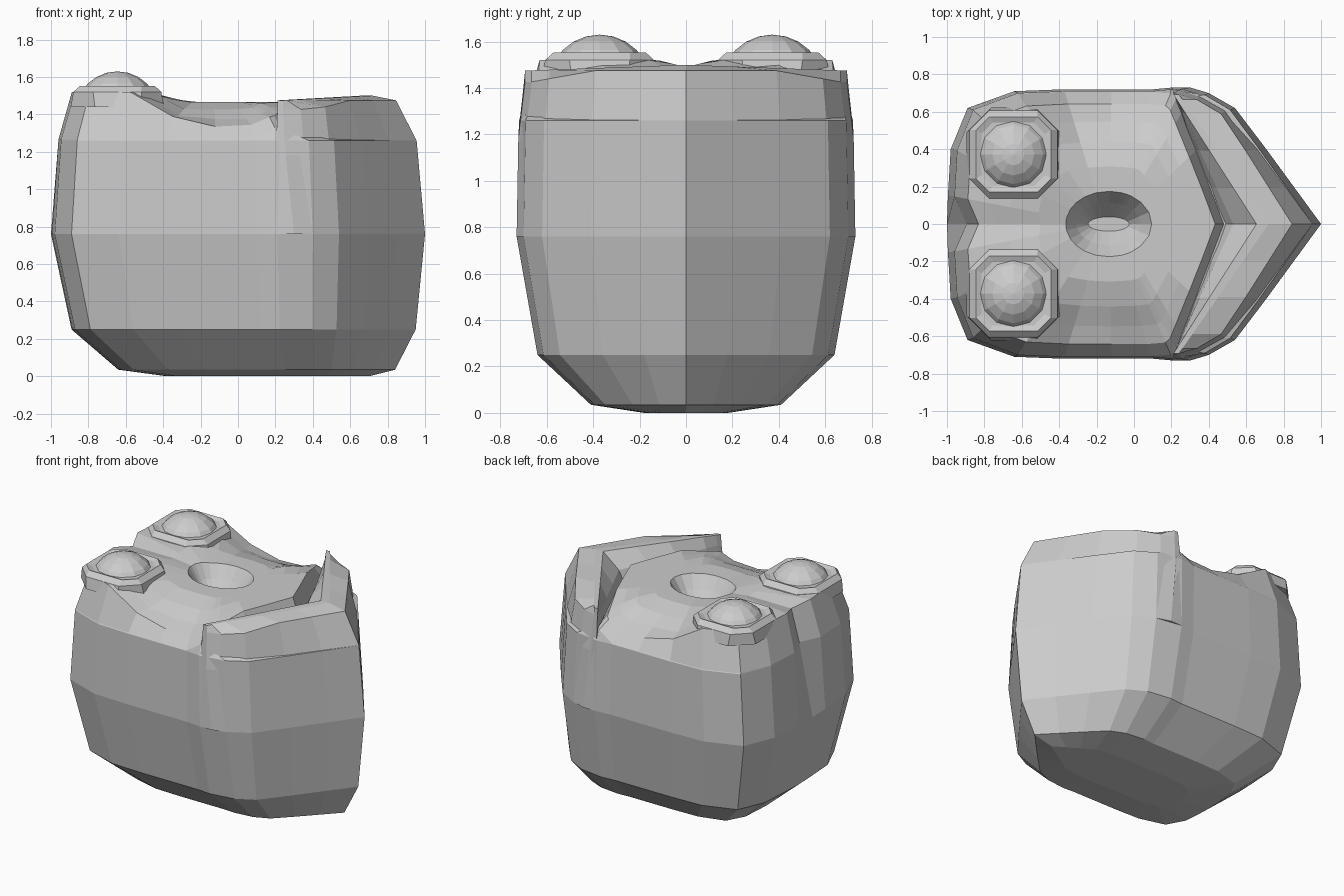
import bpy, bmesh
from math import cos, sin, atan2

if "Cube" in bpy.data.objects:
    bpy.data.objects.remove(bpy.data.objects["Cube"])


def make_object(name, bm):
    bmesh.ops.recalc_face_normals(bm, faces=bm.faces)
    me = bpy.data.meshes.new(name)
    bm.to_mesh(me)
    bm.free()
    ob = bpy.data.objects.new(name, me)
    bpy.context.collection.objects.link(ob)
    return ob


def loft(name, rings):
    """Join equal-length closed rings and cap both ends."""
    bm = bmesh.new()
    vs = [[bm.verts.new(p) for p in r] for r in rings]
    n = len(vs[0])
    for a, b in zip(vs, vs[1:]):
        for i in range(n):
            j = (i + 1) % n
            bm.faces.new((a[i], a[j], b[j], b[i]))
    bm.faces.new(vs[0])
    bm.faces.new(vs[-1])
    return make_object(name, bm)


def clamp(v):
    return max(0.0, min(1.0, v))


def lerp(a, b, t):
    return a + (b - a) * t


# Plan outline of the body: blunt left end, pointed right end
half = [(-1, 0), (-.995, .15), (-.98, .4), (-.89, .62), (-.64, .71), (-.38, .72),
        (-.12, .72), (.1, .72), (.21, .73), (.4, .70), (.54, .62), (.70, .41),
        (.85, .205), (1, 0)]
outline = half + [(x, -y) for x, y in half[-2:0:-1]]


def level(z, xl, xr, ym):
    return [(lerp(xl, xr, (x + 1) / 2), y * ym / .73, z) for x, y in outline]


rings = [level(0, -.38, .70, .18), level(.035, -.64, .84, .41),
         level(.25, -.89, .95, .64), level(.76, -1, 1, .73)]
shoulder = [(x + (.07 if y == 0 and x < 0 else 0), y, z)
            for x, y, z in level(1.26, -.965, .955, .72)]
rings.append(shoulder)

# Top of the body: right side runs into the V-shaped groove, centre into a pit
rim = []
for (x, y, z), (ox, oy) in zip(shoulder, outline):
    if ox > .15:
        rim.append((min(x, .48 - .37 * abs(y)), y * .97, 1.33))
    else:
        rim.append((x, y * .995, 1.265))
rings.append(rim)
cx = -.135
pit = []
for x, y, z in rim:
    a = atan2(y / .72, (x - cx) / .75)
    pit.append((cx + .23 * cos(a), .175 * sin(a)))


def top_z(x, y):
    scoop = 1 - .4 * clamp((x - .05) / .12)
    valley = 1.465 - .13 * scoop * clamp((abs(y) - .36) / .27)
    left = 1.52 - .03 * clamp(1 - abs(y) / .12)
    return lerp(valley, left, clamp((-.3 - x) / .17))


for t in (.12, .3, .5, .75, 1):
    ring = []
    for (x, y, z), (px, py) in zip(rim, pit):
        qx, qy = lerp(x, px, t), lerp(y, py, t)
        ring.append((qx, qy, top_z(qx, qy)))
    rings.append(ring)
for sx, sy, z in ((.75, .65, 1.38), (.48, .22, 1.29)):
    rings.append([(cx + (x - cx) * sx, y * sy, z) for x, y in pit])
loft("body", rings)

# Pointed hood wrapping the right end, with a raised V-shaped lip
sections = []
for y, xo in ((.73, .30), (.70, .40), (.62, .54), (.41, .70), (.205, .85), (0, 1)):
    s = y / .73
    drop = .025 * s
    sections.append([
        (.21, y, .76), (xo, y, .76), (xo - .045, y * .99, 1.26 - .08 * clamp((y - .41) / .2)),
        (xo - lerp(.155, .06, s), y * .95, 1.475 - .05 * clamp((y - .41) / .3)),
        (lerp(.72, .24, s), y * .95, 1.50 - drop), (lerp(.655, .21, s), y * .95, 1.50 - drop),
        (lerp(.53, .21, s), y * .96, 1.40), (lerp(.46, .205, s), y * .98, 1.27)])
mirrored = [[(x, -y, z) for x, y, z in s] for s in sections[-2::-1]]
loft("hood", sections + mirrored)

# Eyes: rounded-square mounds with low-poly domes
for side in (-1, 1):
    ex, ey = -.645, side * .372

    def square(r, c, z):
        pts = [(r, -c), (r, c), (c, r), (-c, r), (-r, c), (-r, -c), (-c, -r), (c, -r)]
        return [(ex + a, ey + b, z) for a, b in pts]

    loft("eye_mound", [square(.25, .12, 1.44), square(.235, .13, 1.52),
                       square(.20, .13, 1.552), square(.17, .11, 1.54)])
    bm = bmesh.new()
    bmesh.ops.create_uvsphere(bm, u_segments=12, v_segments=12, radius=.225)
    bmesh.ops.translate(bm, verts=bm.verts, vec=(ex, ey, 1.405))
    make_object("eye", bm)
